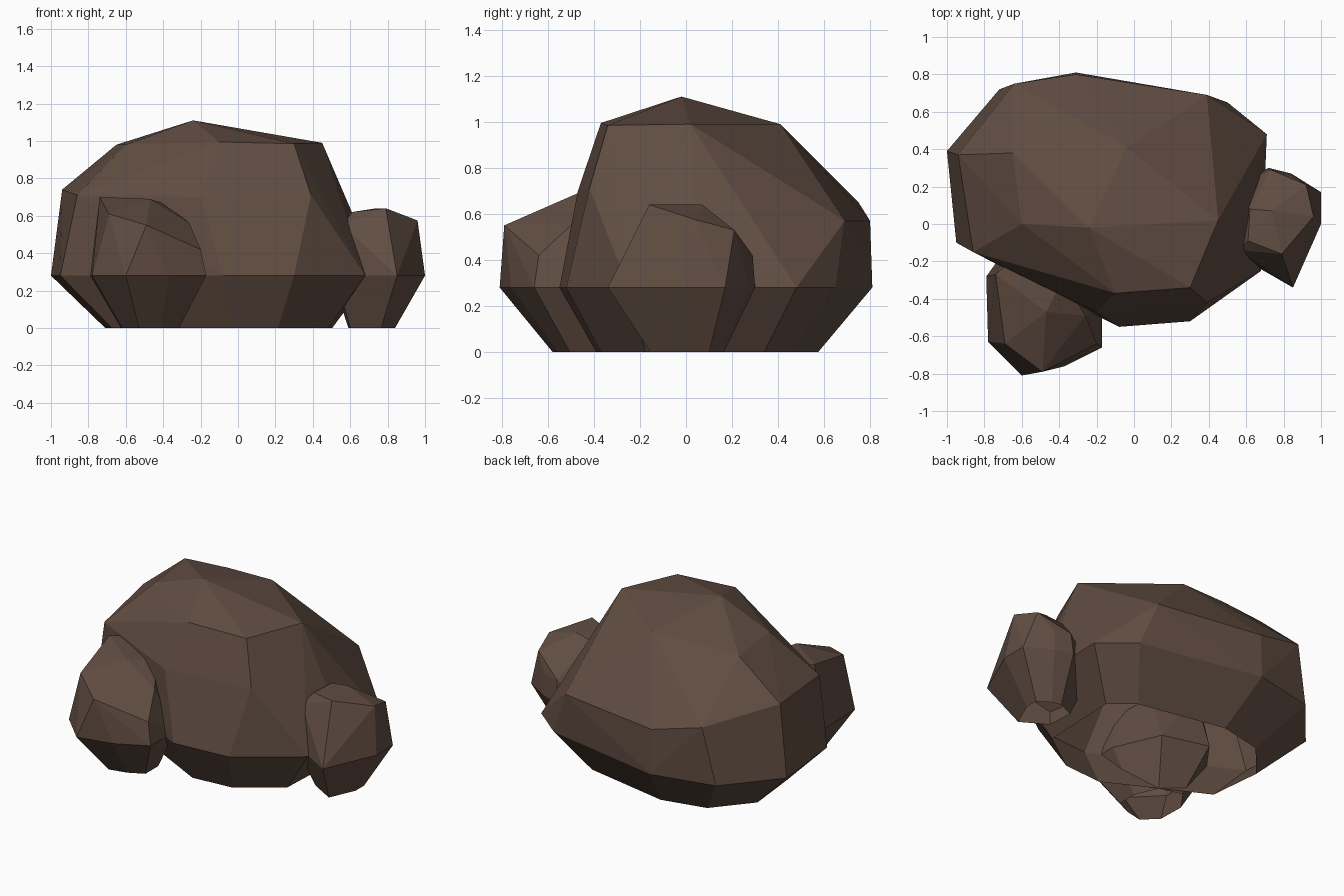
import bpy, bmesh

if "Cube" in bpy.data.objects:
    bpy.data.objects.remove(bpy.data.objects["Cube"])

stone = bpy.data.materials.new("brown stone")
stone.diffuse_color = (0.12, 0.075, 0.055, 1)
stone.use_nodes = True
stone.node_tree.nodes["Principled BSDF"].inputs["Base Color"].default_value = stone.diffuse_color
BELT = 0.28


def rock(name, ring, upper, centre, taper):
    """Faceted boulder: hull of a belt ring, a tapered foot and upper corners, open below."""
    bm = bmesh.new()
    cx, cy = centre
    for x, y in ring:
        bm.verts.new((x, y, BELT))
        bm.verts.new((cx + (x - cx) * taper, cy + (y - cy) * taper, 0))
    for p in upper:
        bm.verts.new(p)
    res = bmesh.ops.convex_hull(bm, input=bm.verts[:])
    junk = [v for v in bm.verts if not v.link_faces]
    bmesh.ops.delete(bm, geom=junk, context='VERTS')
    # the underside is open
    foot = [f for f in bm.faces if all(v.co.z < 0.001 for v in f.verts)]
    bmesh.ops.delete(bm, geom=foot, context='FACES')
    bmesh.ops.dissolve_limit(bm, angle_limit=0.05, verts=bm.verts[:], edges=bm.edges[:])
    bmesh.ops.recalc_face_normals(bm, faces=bm.faces[:])
    me = bpy.data.meshes.new(name)
    bm.to_mesh(me)
    bm.free()
    me.materials.append(stone)
    ob = bpy.data.objects.new(name, me)
    bpy.context.collection.objects.link(ob)


# Large boulder
rock("large_boulder",
     [(-1, .39), (-.72, .72), (-.31, .81), (.5, .65), (.71, .48),
      (.68, -.25), (.3, -.52), (-.08, -.55), (-.95, -.1)],
     [(-.94, .37, .74), (-.86, -.15, .71), (-.64, .75, .65), (-.31, .8, .57),
      (.39, .69, .57), (.63, .04, .57), (.39, -.42, .71), (-.2, -.47, .7),
      (-.6, 0, .98), (-.65, .38, .98), (-.35, .4, .99), (-.04, .41, .99),
      (.45, .02, .99), (.3, -.34, .985), (-.1, -.37, .995), (-.24, -.02, 1.11)],
     (0, 0), .71)

# Small stone at the front left
rock("front_stone",
     [(-.79, -.28), (-.78, -.63), (-.6, -.81), (-.37, -.76), (-.17, -.66),
      (-.17, -.4), (-.3, -.1), (-.6, -.02)],
     [(-.49, -.79, .55), (-.69, -.64, .61), (-.74, -.27, .7), (-.47, -.47, .69),
      (-.37, -.74, .43), (-.2, -.64, .42), (-.26, -.49, .56), (-.6, -.15, .69),
      (-.38, -.3, .66)],
     (-.46, -.35), .5)

# Small stone at the right
rock("right_stone",
     [(.85, -.34), (1, 0), (1, .17), (.84, .27), (.72, .3), (.5, .2), (.52, -.15)],
     [(.79, -.16, .64), (.74, .07, .64), (.96, .04, .575), (.92, .21, .53),
      (.84, .26, .42), (.73, .29, .42), (.61, -.09, .62), (.56, -.14, .55),
      (.62, .08, .62)],
     (.68, .03), .5)
